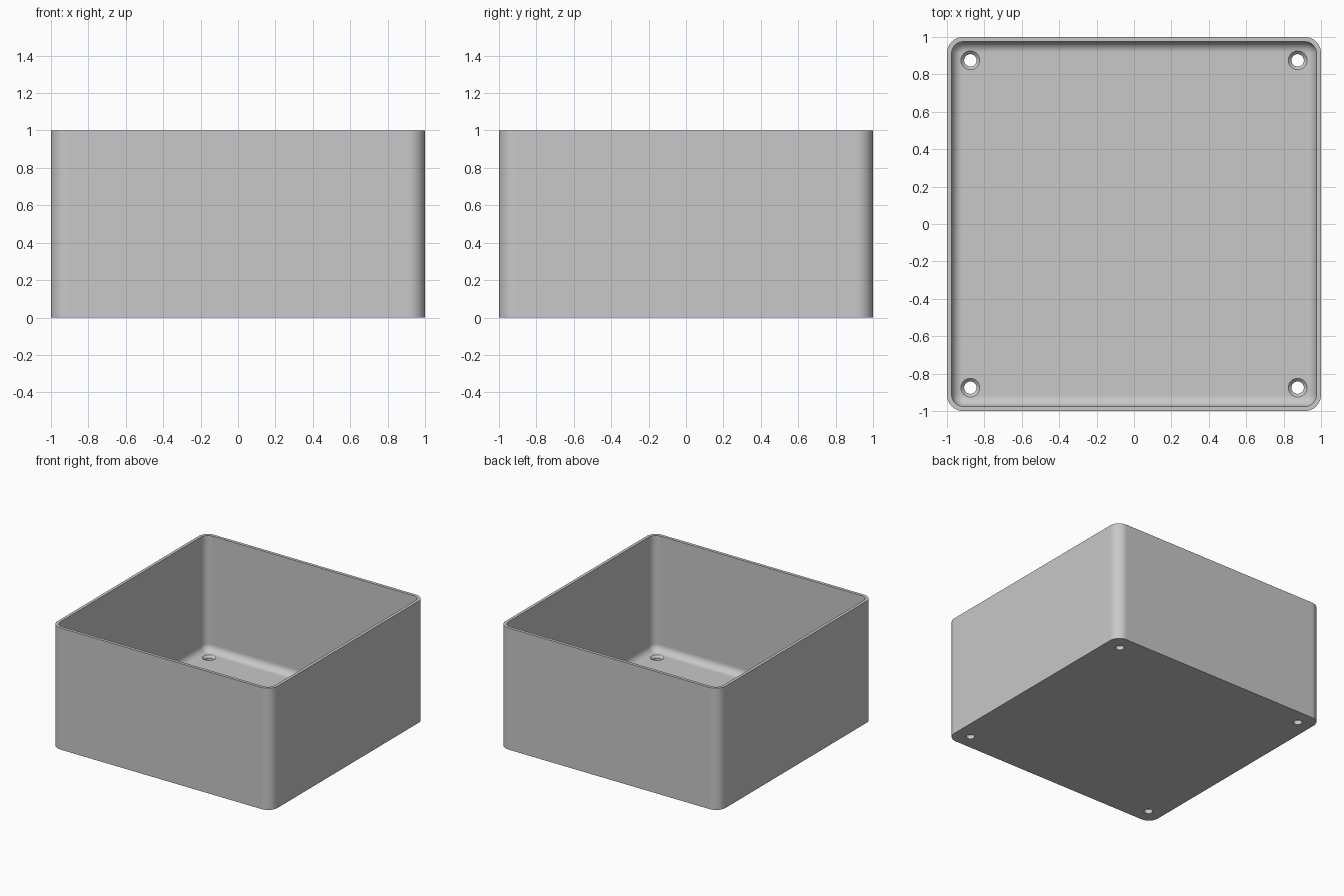
import bpy, bmesh, math

cube = bpy.data.objects.get("Cube")
if cube:
    bpy.data.objects.remove(cube, do_unlink=True)

HALF, HEIGHT = 1.0, 1.0
WALL, FLOOR = 0.025, 0.05
CORNER, FILLET = 0.087, 0.058
HOLE_AT, HOLE_R, SINK_R = 0.875, 0.033, 0.05

grey = bpy.data.materials.new("plain grey")
grey.use_nodes = True
grey.diffuse_color = (0.58, 0.58, 0.58, 1)
grey.node_tree.nodes["Principled BSDF"].inputs["Base Color"].default_value = (0.58, 0.58, 0.58, 1)


def rounded_square(inset, z, steps=10):
    """Points of a square with rounded corners, shrunk by inset."""
    centre, r = HALF - CORNER, CORNER - inset
    points = []
    for quarter in range(4):
        mid = math.radians(45 + 90 * quarter)
        cx = math.copysign(centre, math.cos(mid))
        cy = math.copysign(centre, math.sin(mid))
        for i in range(steps + 1):
            a = math.pi / 2 * (quarter + i / steps)
            points.append((cx + r * math.cos(a), cy + r * math.sin(a), z))
    return points


def circle(x, y, r, z, steps=40):
    angles = [math.tau * i / steps for i in range(steps)]
    return [(x + r * math.cos(a), y + r * math.sin(a), z) for a in angles]


def loft(bm, sections):
    """Skin a stack of point loops and cap both ends."""
    loops = [[bm.verts.new(p) for p in s] for s in sections]
    for low, high in zip(loops, loops[1:]):
        for i in range(len(low)):
            j = (i + 1) % len(low)
            bm.faces.new((low[i], low[j], high[j], high[i]))
    bm.faces.new(loops[0][::-1])
    bm.faces.new(loops[-1])


def to_object(name, bm):
    bmesh.ops.recalc_face_normals(bm, faces=bm.faces)
    mesh = bpy.data.meshes.new(name)
    bm.to_mesh(mesh)
    bm.free()
    mesh.materials.append(grey)
    obj = bpy.data.objects.new(name, mesh)
    bpy.context.collection.objects.link(obj)
    return obj


# Open box: outer wall, flat rim, inner wall, then a fillet down to the floor
sections = [rounded_square(0, 0), rounded_square(0, HEIGHT), rounded_square(WALL, HEIGHT)]
for i in range(9):
    a = math.pi / 2 * i / 8
    sections.append(rounded_square(WALL + FILLET * (1 - math.cos(a)),
                                   FLOOR + FILLET * (1 - math.sin(a))))
bm = bmesh.new()
loft(bm, sections)
box = to_object("open_box", bm)

# Countersunk screw holes, one near each corner
bm = bmesh.new()
sink = SINK_R - HOLE_R
for sx in (-1, 1):
    for sy in (-1, 1):
        profile = [(HOLE_R, -0.1), (HOLE_R, FLOOR - sink), (SINK_R + 0.005, FLOOR + 0.005)]
        loft(bm, [circle(sx * HOLE_AT, sy * HOLE_AT, r, z) for r, z in profile])
cutter = to_object("screw_hole_cutter", bm)
cutter.hide_render = True

bpy.ops.object.select_all(action='DESELECT')
bpy.context.view_layer.objects.active = box
box.select_set(True)
cut = box.modifiers.new("screw_holes", 'BOOLEAN')
cut.operation = 'DIFFERENCE'
cut.solver = 'EXACT'
cut.object = cutter
bpy.ops.object.modifier_apply(modifier=cut.name)
bpy.data.objects.remove(cutter, do_unlink=True)

# Smooth the curved corners, keep the flat panels flat
bpy.ops.object.shade_smooth_by_angle(angle=math.radians(30))
flat = box.modifiers.new("flat_panels", 'WEIGHTED_NORMAL')
flat.keep_sharp = True
